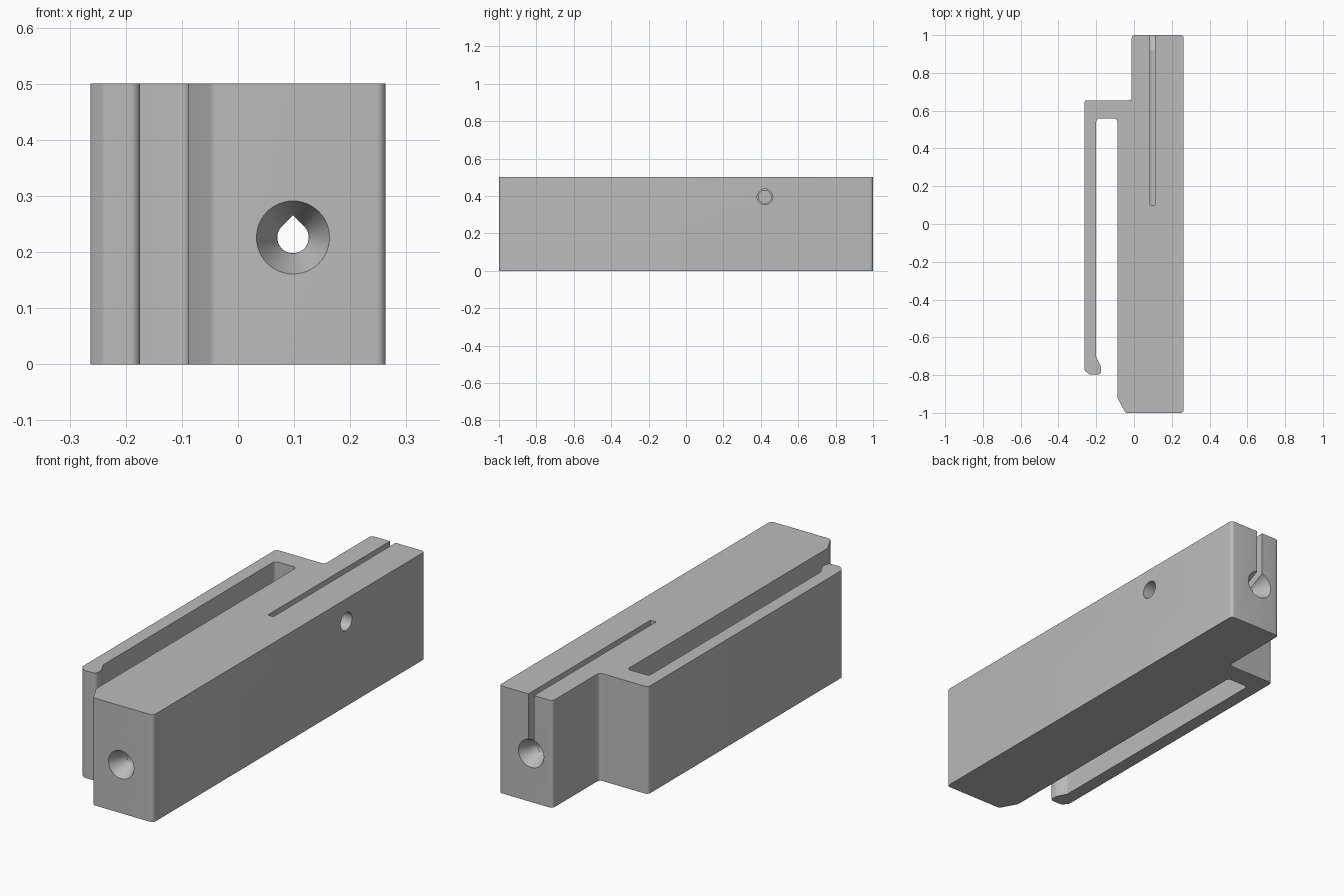
import bpy
import bmesh
import math
from mathutils import Vector

cube = bpy.data.objects.get("Cube")
if cube:
    bpy.data.objects.remove(cube, do_unlink=True)

grey = bpy.data.materials.new("plain grey")
grey.use_nodes = True
colour = (0.5, 0.5, 0.5, 1)
grey.diffuse_color = colour
grey.node_tree.nodes["Principled BSDF"].inputs["Base Color"].default_value = colour


def loft(name, rings):
    """Closed solid joining rings of equal point count, with flat caps."""
    bm = bmesh.new()
    loops = [[bm.verts.new(p) for p in ring] for ring in rings]
    n = len(loops[0])
    for a, b in zip(loops, loops[1:]):
        for i in range(n):
            j = (i + 1) % n
            bm.faces.new((a[i], a[j], b[j], b[i]))
    bm.faces.new(loops[0][::-1])
    bm.faces.new(loops[-1])
    bmesh.ops.recalc_face_normals(bm, faces=bm.faces)
    mesh = bpy.data.meshes.new(name)
    bm.to_mesh(mesh)
    bm.free()
    mesh.materials.append(grey)
    obj = bpy.data.objects.new(name, mesh)
    bpy.context.collection.objects.link(obj)
    return obj


def rounded(points, radius, steps=5):
    """Replace every corner of a 2D outline with a tangent arc."""
    out = []
    pts = [Vector(p) for p in points]
    for i, p in enumerate(pts):
        u = (pts[i - 1] - p).normalized()
        v = (pts[(i + 1) % len(pts)] - p).normalized()
        half = u.angle(v) / 2
        centre = p + (u + v).normalized() * radius / math.sin(half)
        start = p + u * radius / math.tan(half) - centre
        end = p + v * radius / math.tan(half) - centre
        for k in range(steps + 1):
            d = start.lerp(end, k / steps).normalized() if k not in (0, steps) else (start, end)[k == steps].normalized()
            out.append(centre + d * radius)
    return out


def circle(radius, n=48):
    return [(radius * math.cos(2 * math.pi * k / n), radius * math.sin(2 * math.pi * k / n)) for k in range(n)]


def along_y(shape, y):
    return [(BORE_X + a, y, BORE_Z + b) for a, b in shape]


def along_x(shape, x):
    return [(x, 0.422 + a, 0.395 + b) for a, b in shape]


BORE_X, BORE_Z, HEIGHT = 0.098, 0.226, 0.5

# Body with its spring clip arm, one outline raised to full height
outline = rounded([
    (-0.045, -1), (0.263, -1), (0.263, 1), (-0.012, 1), (-0.012, 0.655),
    (-0.263, 0.655), (-0.263, -0.772), (-0.238, -0.797), (-0.175, -0.797),
    (-0.175, -0.755), (-0.2, -0.705), (-0.2, 0.558), (-0.088, 0.558),
    (-0.088, -0.92)], 0.016)
body = loft("clip_body", [[(x, y, z) for x, y in outline] for z in (0, HEIGHT)])

# Lengthwise teardrop bore
R = 0.028
teardrop = [(R * math.cos(a), R * math.sin(a)) for a in
            (math.radians(135 + 270 * k / 36) for k in range(37))]
teardrop.append((0, R * math.sqrt(2)))
cutters = [loft("bore_cutter", [along_y(teardrop, y) for y in (-1.1, 1.1)])]

# Conical mouths at both ends of the bore
for name, side in (("front", -1), ("back", 1)):
    cutters.append(loft(name + "_mouth_cutter", [
        along_y(circle(0.0697), side * 1.01),
        along_y(circle(R + 0.0004), side * 0.92)]))

# Narrow slot from the top down into the bore
slot = [(-0.0145, 0.1), (0.0145, 0.1), (0.0145, 1.1), (-0.0145, 1.1)]
cutters.append(loft("slot_cutter", [[(BORE_X + x, y, z) for x, y in slot]
                                    for z in (BORE_Z + 0.003, 0.6)]))

# Stepped clamping screw hole in the side
cutters.append(loft("screw_hole_cutter", [
    along_x(circle(r), x) for x, r in
    ((0.3, 0.042), (BORE_X, 0.042), (BORE_X - 0.001, 0.034), (-0.02, 0.034))]))

bpy.ops.object.select_all(action="DESELECT")
bpy.context.view_layer.objects.active = body
body.select_set(True)
for cutter in cutters:
    cutter.hide_render = True
    mod = body.modifiers.new(cutter.name, "BOOLEAN")
    mod.operation = "DIFFERENCE"
    mod.solver = "EXACT"
    mod.object = cutter
    bpy.ops.object.modifier_apply(modifier=mod.name)
    bpy.data.objects.remove(cutter, do_unlink=True)

bpy.ops.object.shade_smooth_by_angle(angle=math.radians(25))
